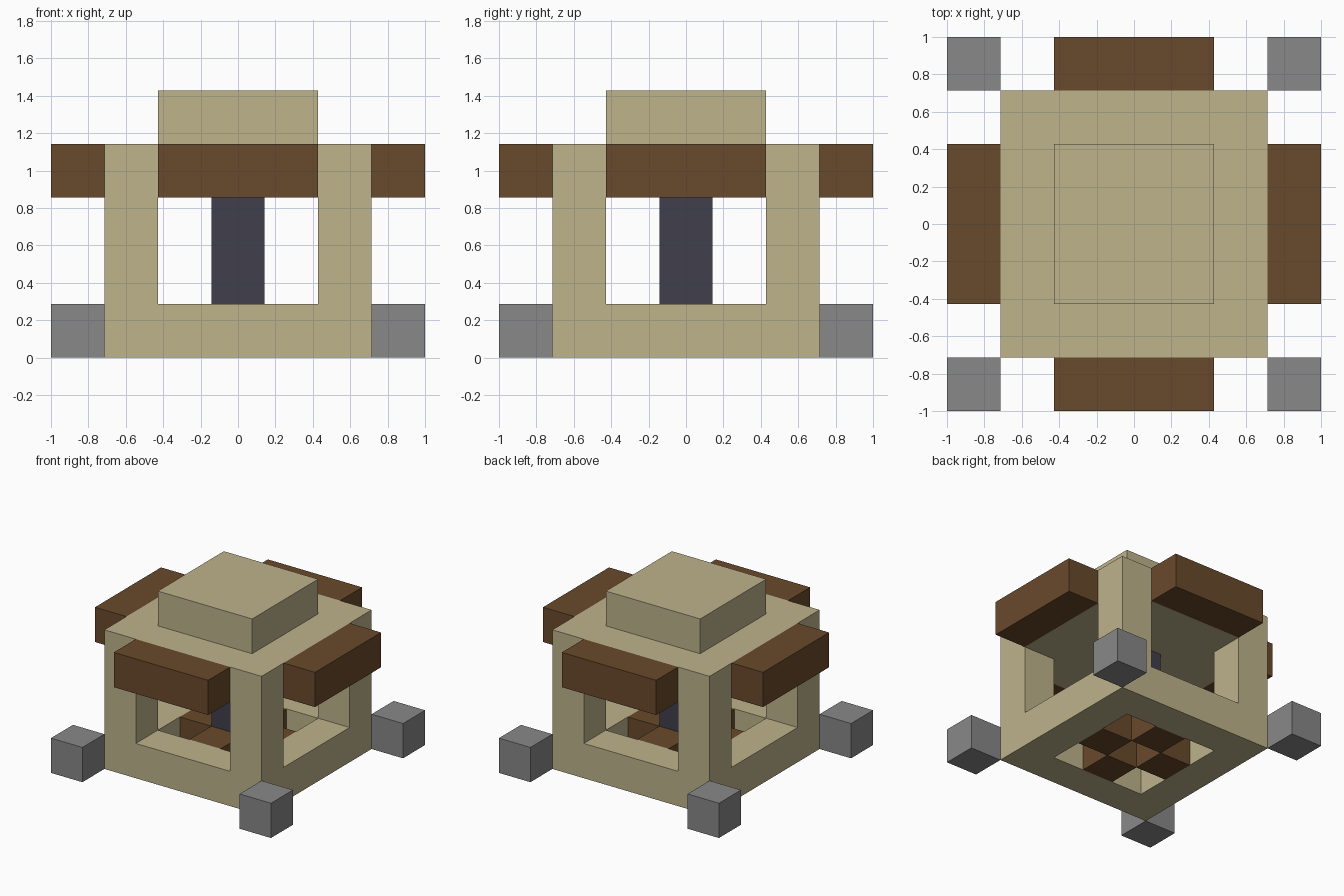
import bpy
import bmesh
from mathutils import Matrix, Vector
from math import radians

default = bpy.data.objects.get("Cube")
if default:
    bpy.data.objects.remove(default, do_unlink=True)

U = 2 / 7  # one block; the whole model sits on this module


def material(name, rgb):
    mat = bpy.data.materials.new(name)
    mat.use_nodes = True
    color = (*rgb, 1)
    mat.diffuse_color = color
    mat.node_tree.nodes["Principled BSDF"].inputs["Base Color"].default_value = color
    return mat


sand = material("sandstone", (0.509, 0.451, 0.258))
wood = material("brown_wood", (0.141, 0.067, 0.025))
iron = material("dark_iron", (0.053, 0.05, 0.072))
stone = material("grey_stone", (0.246, 0.246, 0.246))


def block(name, low, high, mat, turn=0):
    """Box between two corners in block units, turned about the centre axis."""
    low, high = Vector(low) * U, Vector(high) * U
    place = (Matrix.Rotation(radians(turn), 4, "Z")
             @ Matrix.Translation((low + high) / 2)
             @ Matrix.Diagonal((*(high - low), 1)))
    bm = bmesh.new()
    bmesh.ops.create_cube(bm, size=1, matrix=place)
    mesh = bpy.data.meshes.new(name)
    bm.to_mesh(mesh)
    bm.free()
    mesh.materials.append(mat)
    obj = bpy.data.objects.new(name, mesh)
    bpy.context.collection.objects.link(obj)


# Parts repeated on each of the four sides
for i, side in enumerate(("front", "left", "back", "right")):
    turn = 90 * i
    block(f"base_rail_{side}", (-2.5, -2.5, 0), (1.5, -1.5, 1), sand, turn)
    block(f"corner_pillar_{side}", (-2.5, -2.5, 1), (-1.5, -1.5, 3), sand, turn)
    block(f"awning_{side}", (-1.5, -3.5, 3), (1.5, -2.5, 4), wood, turn)
    block(f"corner_stone_{side}", (-3.5, -3.5, 0), (-2.5, -2.5, 1), stone, turn)
    block(f"floor_log_{side}", (-0.5, -1.5, 0), (0.5, -0.5, 1), wood, turn)

# Centre post and roof
block("centre_post", (-0.5, -0.5, 1), (0.5, 0.5, 3), iron)
block("roof_slab", (-2.5, -2.5, 3), (2.5, 2.5, 4), sand)
block("roof_cap", (-1.5, -1.5, 4), (1.5, 1.5, 5), sand)
